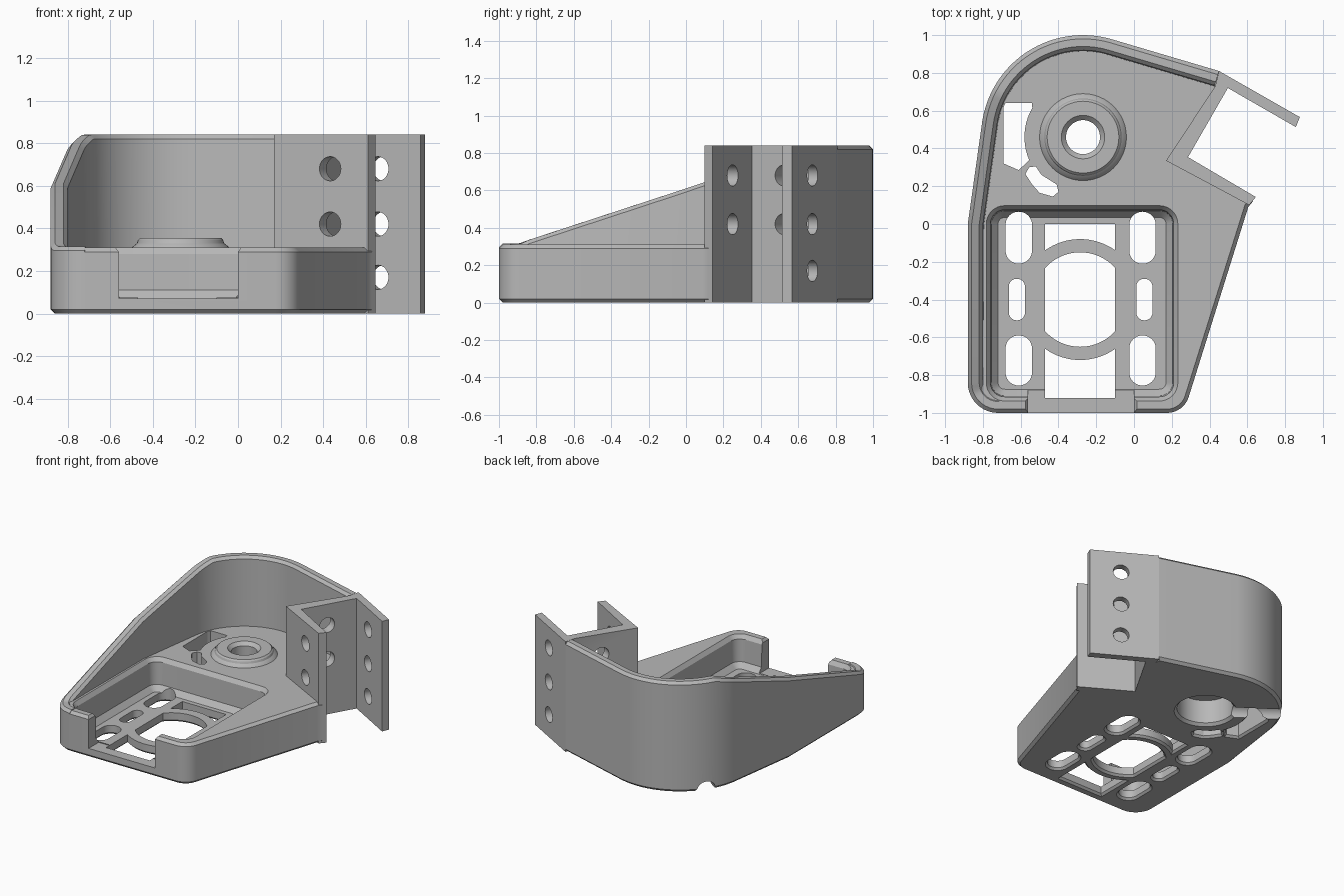
import bpy, bmesh, math
from mathutils import Vector, Matrix

if "Cube" in bpy.data.objects:
    bpy.data.objects.remove(bpy.data.objects["Cube"], do_unlink=True)

grey = bpy.data.materials.new("light_grey")
grey.use_nodes = True
GREY = (0.48, 0.48, 0.48, 1)
grey.diffuse_color = GREY
grey.node_tree.nodes["Principled BSDF"].inputs["Base Color"].default_value = GREY


def arc(cx, cy, r, a0, a1, n=16):
    angles = [math.radians(a0 + (a1 - a0) * i / n) for i in range(n + 1)]
    return [(cx + r * math.cos(a), cy + r * math.sin(a)) for a in angles]


def circle(cx, cy, r, n=48):
    return arc(cx, cy, r, 0, 360, n)[:-1]


def rounded_rect(x0, x1, y0, y1, r, n=8):
    return (arc(x1 - r, y0 + r, r, -90, 0, n) + arc(x1 - r, y1 - r, r, 0, 90, n)
            + arc(x0 + r, y1 - r, r, 90, 180, n) + arc(x0 + r, y0 + r, r, 180, 270, n))


def offset(pts, d, closed=True):
    """Shift a path to its right-hand side with mitred corners."""
    out, n = [], len(pts)
    for i, p in enumerate(pts):
        p = Vector(p)
        before = Vector(pts[i - 1]) if closed or i > 0 else None
        after = Vector(pts[(i + 1) % n]) if closed or i < n - 1 else None
        dirs = []
        if before is not None:
            dirs.append((p - before).normalized())
        if after is not None:
            dirs.append((after - p).normalized())
        normals = [Vector((v.y, -v.x)) for v in dirs]
        m = sum(normals, Vector((0, 0))).normalized()
        out.append(p + m * d / max(m.dot(normals[0]), 0.3))
    return out


def skin(name, rings):
    """Closed solid through a row of matching rings."""
    bm = bmesh.new()
    loops = [[bm.verts.new(p) for p in ring] for ring in rings]
    n = len(loops[0])
    for a, b in zip(loops, loops[1:]):
        for i in range(n):
            j = (i + 1) % n
            bm.faces.new((a[i], a[j], b[j], b[i]))
    bm.faces.new(loops[0])
    bm.faces.new(loops[-1])
    bmesh.ops.recalc_face_normals(bm, faces=bm.faces)
    mesh = bpy.data.meshes.new(name)
    bm.to_mesh(mesh)
    bm.free()
    mesh.materials.append(grey)
    ob = bpy.data.objects.new(name, mesh)
    bpy.context.collection.objects.link(ob)
    return ob


def loft(name, pts, levels):
    """Stack an outline at (height, outward offset) levels."""
    area = sum(a[0] * b[1] - b[0] * a[1] for a, b in zip(pts, pts[1:] + pts[:1]))
    if area < 0:
        pts = pts[::-1]
    return skin(name, [[(p[0], p[1], z) for p in offset(pts, d)] for z, d in levels])


def rod(centre, direction, r, length):
    """Horizontal cylinder cutter."""
    ob = loft("rod_cutter", circle(0, 0, r, 32), [(-length / 2, 0), (length / 2, 0)])
    turn = Vector(direction).to_track_quat('Z', 'Y').to_matrix().to_4x4()
    ob.data.transform(Matrix.Translation(centre) @ turn)
    return ob


def cut(ob, cutters):
    bpy.context.view_layer.objects.active = ob
    for c in cutters:
        c.hide_render = True
        mod = ob.modifiers.new("cut", 'BOOLEAN')
        mod.operation, mod.solver, mod.object = 'DIFFERENCE', 'EXACT', c
        bpy.ops.object.modifier_apply(modifier=mod.name)
        bpy.data.objects.remove(c, do_unlink=True)


# Outline shared by the base and the tall wall, running clockwise from the front
BX, BY = -0.27, 0.46
wall_path = (arc(-0.72, -0.84, 0.16, 270, 180, 10) + [(-0.88, 0), (-0.87, 0.07)]
             + arc(BX, BY, 0.54, 171, 74, 32) + [(0.45, 0.81)])
outline = (wall_path + [(0.46, 0.72), (0.22, 0.345), (0.63, 0.12), (0.605, 0.09)]
           + arc(0.175, -0.88, 0.12, -17, -90, 8))
base = loft("base", outline, [(0, -0.02), (0.02, 0), (0.29, 0), (0.31, -0.02)])

# Front pocket and the opening in its front rim
pocket = loft("pocket_cutter", rounded_rect(-0.785, 0.235, -0.94, 0.1, 0.1),
              [(0.07, -0.065), (0.11, -0.03), (0.28, -0.025), (0.33, 0.012)])
opening = loft("opening_cutter", [(-0.56, -1.1), (0, -1.1), (0, -0.88), (-0.56, -0.88)],
               [(0.07, 0), (0.29, 0), (0.33, 0.03)])
cut(base, [pocket, opening])

# Floor slots, central hole and curved windows
MX, MY, HALF = -0.285, -0.4, 0.185
holes = []
for x, w in ((-0.61, 0.07), (0.045, 0.07)):
    for y0, y1 in ((-0.21, 0.065), (-0.855, -0.59)):
        holes.append(rounded_rect(x - w, x + w, y0, y1, 0.069))
for x in (-0.62, 0.055):
    holes.append(rounded_rect(x - 0.043, x + 0.043, -0.51, -0.29, 0.042))
side = math.degrees(math.acos(HALF / 0.25))
holes.append(arc(MX, MY, 0.25, side, 180 - side) + arc(MX, MY, 0.25, 180 + side, 360 - side))
edge = math.degrees(math.acos(HALF / 0.32))
holes.append([(MX - HALF, 0), (MX + HALF, 0)] + arc(MX, MY, 0.32, edge, 180 - edge))
holes.append([(MX + HALF, -0.92), (MX - HALF, -0.92)]
             + arc(MX, MY, 0.32, 180 + edge, 360 - edge))

# Openings in the rear deck beside the boss
holes.append([(-0.54, 0.64), (-0.68, 0.64), (-0.69, 0.62), (-0.69, 0.32), (-0.61, 0.285)]
             + arc(BX, BY, 0.31, 203, 150, 10))
holes.append([(-0.575, 0.265), (-0.555, 0.3), (-0.52, 0.305), (-0.49, 0.26), (-0.41, 0.21),
              (-0.4, 0.17), (-0.43, 0.145), (-0.5, 0.165), (-0.54, 0.21)])
cut(base, [loft("hole_cutter", h, [(-0.01, 0.025), (0.015, 0), (0.4, 0)]) for h in holes])

# Underside recess, shaft bore and drain groove
a = math.radians(145)
out = Vector((math.cos(a), math.sin(a), 0))
cut(base, [
    loft("recess_cutter", circle(BX, BY, 0.2), [(-0.01, 0.03), (0.02, 0), (0.2, 0)]),
    loft("bore_cutter", circle(BX, BY, 0.09), [(0.1, 0), (0.5, 0)]),
    rod(Vector((BX, BY, 0)) + out * 0.4, out, 0.07, 0.6)])

# Raised boss with chamfered bore
boss = loft("boss", circle(BX, BY, 0.2),
            [(0.3, 0.035), (0.31, 0.03), (0.33, 0.005), (0.345, 0), (0.355, -0.01)])
cut(boss, [loft("bore_cutter", circle(BX, BY, 0.09), [(0.2, 0), (0.33, 0), (0.36, 0.03)])])

# Tall wall with a sloping, chamfered top
shifts = {d: offset(wall_path, d, False) for d in (0, 0.02, 0.06, 0.08, 0.085)}
sections = []
for i, (x, y) in enumerate(wall_path):
    h = min(0.84, max(0.315, 0.31 + 0.325 * (y + 0.92)))
    profile = ((0, 0.29), (0, h - 0.02), (0.02, h), (0.06, h), (0.08, h - 0.02), (0.085, 0.29))
    sections.append([(*shifts[d][i], z) for d, z in profile])
wall = skin("tall_wall", sections)

# Mounting channel: front flange, web and rear flange
bracket = loft("mounting_channel",
               [(0.61, 0.1), (0.645, 0.143), (0.286, 0.354), (0.497, 0.72), (0.857, 0.513),
                (0.878, 0.566), (0.45, 0.81), (0.43, 0.73), (0.17, 0.335)],
               [(0, 0), (0.84, 0)])
across, along = (0.5, 0.866, 0), (0.866, -0.5, 0)
bolts = [(0.67, 0.65, across, z) for z in (0.17, 0.42, 0.68)]
bolts += [(0.45, 0.225, across, z) for z in (0.42, 0.68)]
bolts += [(0.36, 0.54, along, z) for z in (0.42, 0.68)]
cut(bracket, [rod(Vector((x, y, z)), d, 0.057, 0.24) for x, y, d, z in bolts])

# Smooth curved walls, keep edges crisp
for ob in (base, boss, wall, bracket):
    bpy.ops.object.select_all(action='DESELECT')
    ob.select_set(True)
    bpy.context.view_layer.objects.active = ob
    bpy.ops.object.shade_smooth_by_angle(angle=math.radians(25))
